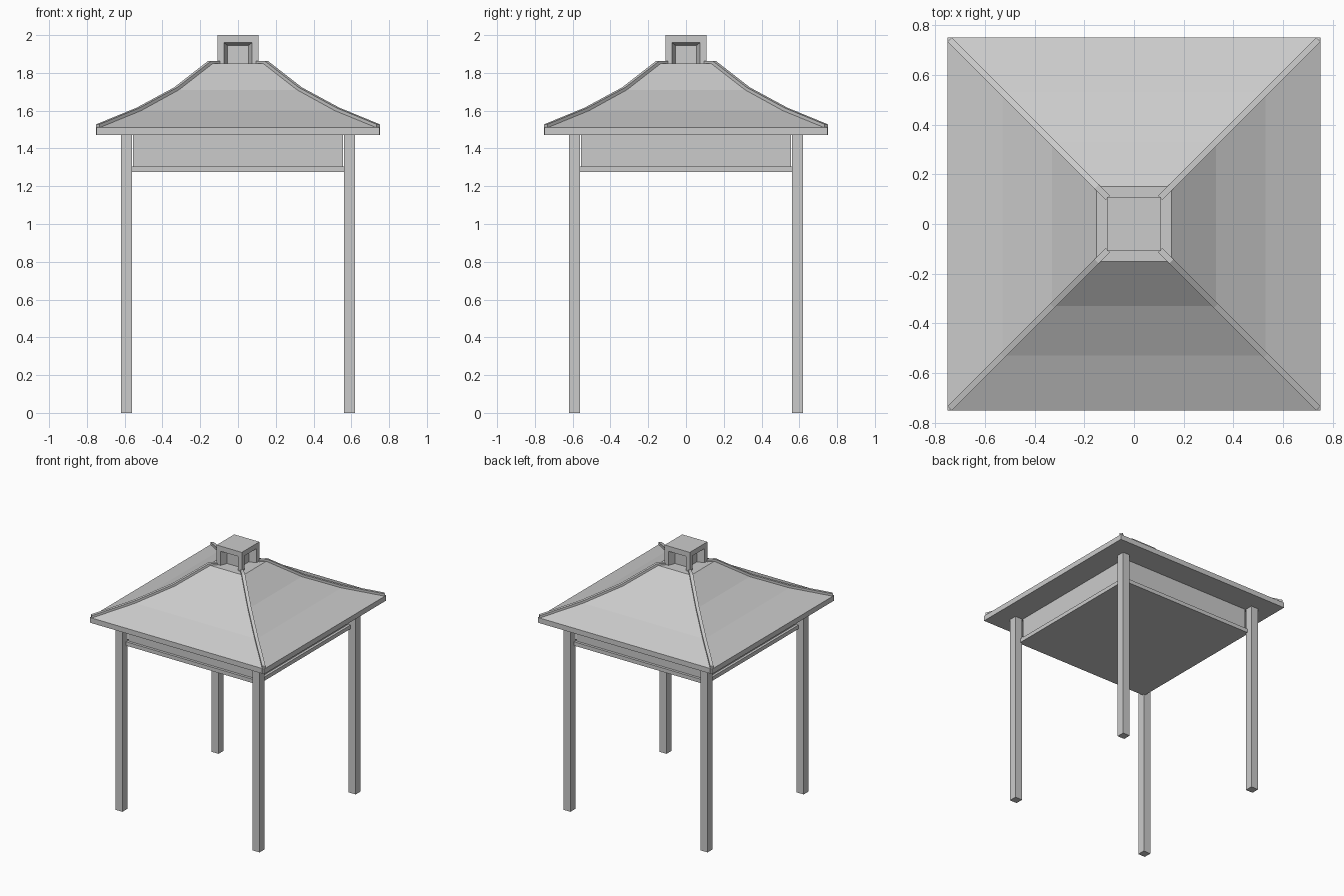
import bpy, bmesh
from mathutils import Matrix
from math import pi, sqrt

if "Cube" in bpy.data.objects:
    bpy.data.objects.remove(bpy.data.objects["Cube"])


def finish(name, bm):
    bmesh.ops.remove_doubles(bm, verts=bm.verts, dist=1e-5)
    bmesh.ops.recalc_face_normals(bm, faces=bm.faces)
    me = bpy.data.meshes.new(name)
    bm.to_mesh(me)
    bm.free()
    ob = bpy.data.objects.new(name, me)
    bpy.context.collection.objects.link(ob)
    return ob


def square_loft(name, rings):
    """Stack of square cross-sections given as (half width, z)."""
    bm = bmesh.new()
    loops = [[bm.verts.new((sx * h, sy * h, z))
              for sx, sy in ((-1, -1), (1, -1), (1, 1), (-1, 1))] for h, z in rings]
    for a, b in zip(loops, loops[1:]):
        for i in range(4):
            j = (i + 1) % 4
            bm.faces.new((a[i], a[j], b[j], b[i]))
    bm.faces.new(loops[0][::-1])
    bm.faces.new(loops[-1])
    return finish(name, bm)


def hip_ridge(name, angle):
    """Thin raised strip following the roof curve along one diagonal."""
    top = [(0.742, 1.528), (0.53, 1.615), (0.33, 1.723), (0.15, 1.863), (0.105, 1.863)]
    outline = top + [(0.105, 1.84), (0.15, 1.835), (0.33, 1.695), (0.53, 1.585), (0.742, 1.47)]
    bm = bmesh.new()
    sides = [[bm.verts.new((d * sqrt(2), y, z)) for d, z in outline] for y in (-0.012, 0.012)]
    n = len(top)
    last = len(outline) - 1
    for s in sides:
        for i in range(n - 1):
            bm.faces.new((s[i], s[i + 1], s[last - i - 1], s[last - i]))
    for i in range(len(outline)):
        j = (i + 1) % len(outline)
        bm.faces.new((sides[0][i], sides[0][j], sides[1][j], sides[1][i]))
    bm.transform(Matrix.Rotation(angle, 4, 'Z'))
    return finish(name, bm)


# Corner posts
for fy, fb in ((-1, "front"), (1, "back")):
    for fx, lr in ((-1, "left"), (1, "right")):
        post = square_loft(f"{fb}_{lr}_post", [(0.03, 0), (0.03, 1.47)])
        post.location = (fx * 0.59, fy * 0.59, 0)

# Ceiling box with a projecting bottom ledge
square_loft("ceiling_box", [(0.575, 1.275), (0.575, 1.305), (0.555, 1.305), (0.555, 1.47)])

# Curved hip roof with eave fascia
square_loft("roof", [(0.75, 1.47), (0.75, 1.51), (0.53, 1.60), (0.33, 1.71), (0.15, 1.85)])

# Hip ridges on the four diagonals
for k in range(4):
    hip_ridge(f"hip_ridge_{k + 1}", pi / 4 + k * pi / 2)

# Roof lantern: each side has a splayed niche
H, W, C = 0.108, 0.075, 0.055
bm = bmesh.new()
for k in range(4):
    rot = Matrix.Rotation(k * pi / 2, 3, 'Z')
    outer = [(-H, 1.845), (-H, 2.0), (H, 2.0), (H, 1.845)]
    mouth = [(-W, 1.845), (-W, 1.96), (W, 1.96), (W, 1.845)]
    inner = [(-C, 1.845), (-C, 1.945), (C, 1.945), (C, 1.845)]
    o, m, n = [[bm.verts.new(rot @ Matrix.Translation((x, y, z)).to_translation()) for x, z in loop]
               for loop, y in ((outer, -H), (mouth, -H), (inner, -C))]
    for a, b in ((o, m), (m, n)):
        for i in range(3):
            bm.faces.new((a[i], a[i + 1], b[i + 1], b[i]))
    bm.faces.new(n)
bm.faces.new([bm.verts.new((x * H, y * H, 2.0)) for x, y in ((-1, -1), (1, -1), (1, 1), (-1, 1))])
finish("roof_lantern", bm)
